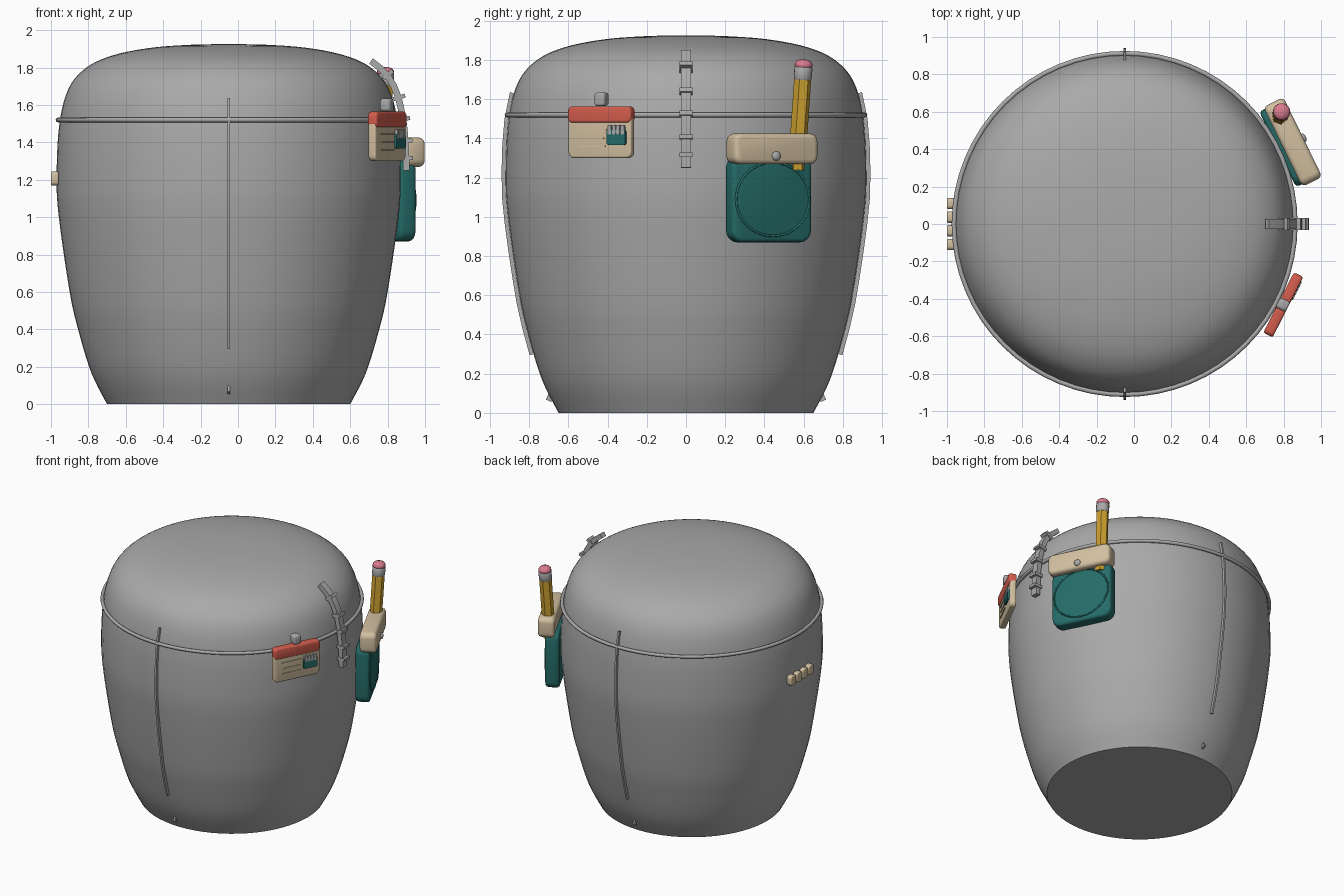
import bpy, bmesh, math
from mathutils import Vector

if "Cube" in bpy.data.objects:
    bpy.data.objects.remove(bpy.data.objects["Cube"], do_unlink=True)

CX = -0.05  # axis of the round body


def material(name, rgb):
    m = bpy.data.materials.new(name)
    m.use_nodes = True
    m.diffuse_color = (*rgb, 1)
    m.node_tree.nodes["Principled BSDF"].inputs["Base Color"].default_value = (*rgb, 1)
    return m


GREY = material("grey", (0.4, 0.4, 0.4))
BEIGE = material("beige", (0.64, 0.52, 0.35))
TEAL = material("teal", (0.018, 0.15, 0.14))
RED = material("coral red", (0.65, 0.11, 0.075))
YELLOW = material("pencil yellow", (0.62, 0.36, 0.03))
PINK = material("eraser pink", (0.7, 0.2, 0.27))


def finish(bm, name, mat, loc=(0, 0, 0), rot=(0, 0, 0), angle=40):
    bmesh.ops.recalc_face_normals(bm, faces=bm.faces)
    me = bpy.data.meshes.new(name)
    bm.to_mesh(me)
    bm.free()
    me.materials.append(mat)
    ob = bpy.data.objects.new(name, me)
    bpy.context.collection.objects.link(ob)
    ob.location, ob.rotation_euler = loc, rot
    bpy.ops.object.select_all(action='DESELECT')
    ob.select_set(True)
    bpy.context.view_layer.objects.active = ob
    bpy.ops.object.shade_smooth_by_angle(angle=math.radians(angle))
    return ob


def place(deg, r, z, side=0):
    """Point at a bearing round the body, shifted sideways along the tangent."""
    a = math.radians(deg)
    return Vector((CX + r * math.cos(a) - side * math.sin(a),
                   r * math.sin(a) + side * math.cos(a), z))


def block(name, mat, deg, r, z, size, side=0, corner=0, rim=0, tilt=0):
    """Box of (depth, width, height) facing outward, with rounded corners and rim."""
    bm = bmesh.new()
    bmesh.ops.create_cube(bm, size=1)
    bmesh.ops.scale(bm, vec=size, verts=bm.verts)
    if corner:
        along = [e for e in bm.edges if abs(e.verts[0].co.x - e.verts[1].co.x) > 1e-5]
        bmesh.ops.bevel(bm, geom=along, offset=corner, segments=5, profile=0.5, affect='EDGES')
    if rim:
        edges = [e for e in bm.edges if e.calc_face_angle(0) > 0.8]
        bmesh.ops.bevel(bm, geom=edges, offset=rim, segments=3, profile=0.5, affect='EDGES')
    return finish(bm, name, mat, place(deg, r, z, side), (0, tilt, math.radians(deg)))


def lathe(name, mat, outline, loc=(0, 0, 0), rot=(0, 0, 0), steps=64, angle=40):
    """Spin an outline of (radius, height) round z and close the ends."""
    bm = bmesh.new()
    rings = [[bm.verts.new((r * math.cos(k * math.tau / steps),
                            r * math.sin(k * math.tau / steps), z))
              for k in range(steps)] for r, z in outline]
    for low, high in zip(rings, rings[1:]):
        for k in range(steps):
            n = (k + 1) % steps
            bm.faces.new((low[k], low[n], high[n], high[k]))
    bm.faces.new(rings[0])
    bm.faces.new(rings[-1])
    return finish(bm, name, mat, loc, rot, angle)


def hoop(name, mat, loc, rot, wide, tall, thick, steps):
    """Thin oval ring."""
    bm = bmesh.new()
    n = 8
    grid = []
    for k in range(steps):
        a = k * math.tau / steps
        grid.append([])
        for j in range(n):
            b = j * math.tau / n
            out = thick * math.cos(b)
            grid[-1].append(bm.verts.new(((wide + out) * math.cos(a),
                                          (tall + out) * math.sin(a), thick * math.sin(b))))
    for k in range(steps):
        for j in range(n):
            p, q, i = grid[k], grid[(k + 1) % steps], (j + 1) % n
            bm.faces.new((p[j], q[j], q[i], p[i]))
    return finish(bm, name, mat, loc, rot, 60)


# Round body: smooth curve through a few (radius, height) points
KEYS = [(0.65, 0), (0.735, 0.17), (0.805, 0.4), (0.85, 0.6), (0.908, 1.0), (0.92, 1.22),
        (0.905, 1.5), (0.855, 1.69), (0.76, 1.8), (0.62, 1.865), (0.42, 1.905),
        (0.2, 1.922), (0.02, 1.925)]
profile = []
for i in range(len(KEYS) - 1):
    p0, p1, p2, p3 = (Vector(KEYS[min(max(i + d, 0), len(KEYS) - 1)]) for d in (-1, 0, 1, 2))
    for s in range(5):
        t = s / 5
        profile.append(0.5 * (2 * p1 + (p2 - p0) * t + (2 * p0 - 5 * p1 + 4 * p2 - p3) * t * t
                              + (3 * p1 - p0 - 3 * p2 + p3) * t ** 3))
profile.append(Vector(KEYS[-1]))
lathe("body", GREY, profile, (CX, 0, 0))


def radius(z):
    for a, b in zip(profile, profile[1:]):
        if a.y <= z <= b.y:
            return a.x + (b.x - a.x) * (z - a.y) / (b.y - a.y)


def lean(z):
    """Inward lean of the wall at a height."""
    return math.atan2(radius(z - 0.02) - radius(z + 0.02), 0.04)


def ribbon(name, mat, deg, low, high, count, width, depth, lift):
    """Flat strip hugging the wall from one height to another."""
    bm = bmesh.new()
    loops = []
    for k in range(count + 1):
        z = low + (high - low) * k / count
        out = Vector((math.cos(lean(z)), 0, math.sin(lean(z))))
        base = Vector((radius(z), 0, z)) + out * lift
        loops.append([bm.verts.new(base + out * u * depth / 2 + Vector((0, v * width / 2, 0)))
                      for u, v in ((-1, -1), (1, -1), (1, 1), (-1, 1))])
    for a, b in zip(loops, loops[1:]):
        for j in range(4):
            i = (j + 1) % 4
            bm.faces.new((a[j], a[i], b[i], b[j]))
    bm.faces.new(loops[0])
    bm.faces.new(loops[-1])
    return finish(bm, name, mat, (CX, 0, 0), (0, 0, math.radians(deg)))


# Lid band and the two side seams
hoop("lid_band", GREY, (CX, 0, 1.52), (0, 0, 0), 0.912, 0.912, 0.013, 64)
for label, deg in (("front", -90), ("back", 90)):
    ribbon(label + "_seam", GREY, deg, 0.3, 1.63, 10, 0.014, 0.034, 0.004)
    block(label + "_seam_end", GREY, deg, radius(0.08), 0.08, (0.03, 0.014, 0.04), tilt=-0.4)

# Ribbed strap over the lid edge
ribbon("strap", GREY, 0, 1.25, 1.81, 14, 0.052, 0.035, 0.03)
for z in (1.315, 1.405, 1.52, 1.63, 1.74):
    tip = lean(z)
    block("strap_rib", GREY, 0, radius(z) + 0.036 * math.cos(tip), z + 0.036 * math.sin(tip),
          (0.065, 0.066, 0.022), tilt=-tip)

# Name tag
TAG = -27
block("tag_card", BEIGE, TAG, 0.95, 1.425, (0.045, 0.36, 0.25), corner=0.03, rim=0.01)
block("tag_header", RED, TAG, 0.952, 1.522, (0.056, 0.362, 0.084), corner=0.025, rim=0.012)
block("tag_clip", GREY, TAG, 0.95, 1.6, (0.06, 0.06, 0.07), corner=0.018, rim=0.012)
block("tag_badge", TEAL, TAG, 0.977, 1.405, (0.016, 0.108, 0.075), side=0.1, corner=0.01)
for k in range(4):
    block("badge_peak", GREY, TAG, 0.976, 1.444, (0.02, 0.02, 0.05),
          side=0.063 + k * 0.025, corner=0.009)
for z, wide in ((1.445, 0.16), (1.4, 0.13), (1.36, 0.15)):
    block("tag_line", BEIGE, TAG, 0.974, z, (0.008, wide, 0.008), side=-0.04)

# Pocket with flap, oval stitching and button
POCKET = 26
block("pocket", TEAL, POCKET, 0.96, 1.09, (0.1, 0.45, 0.44), corner=0.06, rim=0.022)
block("pocket_flap", BEIGE, POCKET, 1.0, 1.347, (0.12, 0.475, 0.157), corner=0.04, rim=0.025)
hoop("pocket_stitching", TEAL, place(POCKET, 1.01, 1.09),
     (math.pi / 2, 0, math.radians(POCKET + 90)), 0.208, 0.188, 0.006, 32)
lathe("flap_button", GREY, [(0.024, 0), (0.024, 0.008), (0.018, 0.016), (0.008, 0.019)],
      place(POCKET, 1.056, 1.31, -0.005), (0, math.pi / 2, math.radians(POCKET)), 16)

# Pencil standing in the pocket
foot, top = Vector((0.775, 0.563, 1.24)), Vector((0.79, 0.602, 1.8))
turn = (top - foot).to_track_quat('Z', 'Y').to_euler()
for name, mat, steps, outline in (
        ("pencil_shaft", YELLOW, 6, [(0.044, 0), (0.044, 0.47)]),
        ("pencil_ferrule", GREY, 20, [(0.042, 0.46), (0.046, 0.468), (0.046, 0.52), (0.04, 0.53)]),
        ("pencil_eraser", PINK, 20, [(0.036, 0.515), (0.046, 0.53), (0.045, 0.545),
                                     (0.034, 0.558), (0.014, 0.564)])):
    lathe(name, mat, outline, foot, turn, steps, 50)

# Row of plain raised studs on the right side
for k in range(4):
    block("side_stud", BEIGE, 180, 0.93, 1.207, (0.04, 0.06, 0.075),
          side=(k - 1.5) * 0.073, corner=0.02, rim=0.006)
